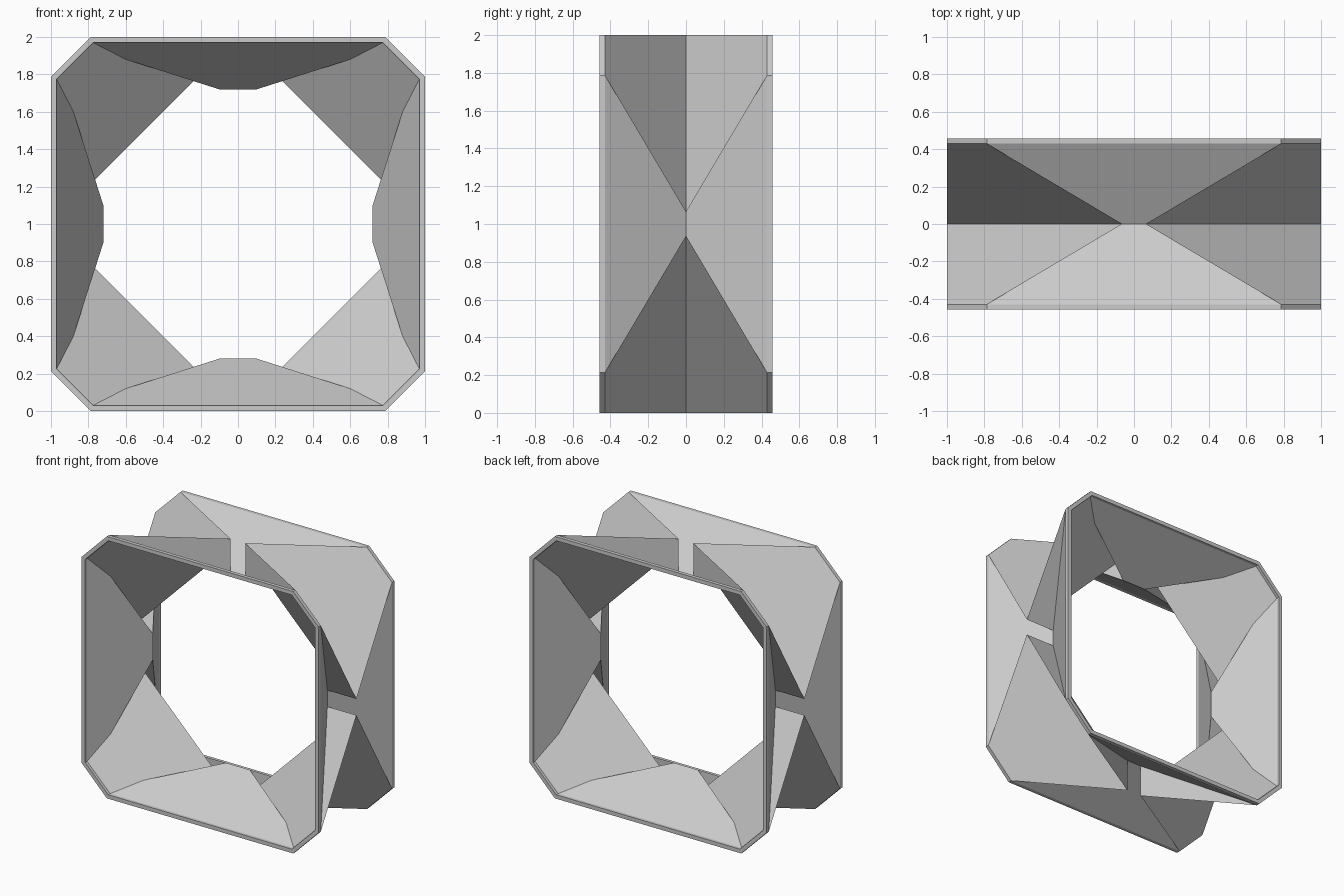
import bpy
import bmesh
from math import pi
from mathutils import Matrix, Vector

if "Cube" in bpy.data.objects:
    bpy.data.objects.remove(bpy.data.objects["Cube"], do_unlink=True)

grey = bpy.data.materials.new("light_grey")
grey.use_nodes = True
colour = (0.6, 0.6, 0.6, 1)
grey.diffuse_color = colour
grey.node_tree.nodes["Principled BSDF"].inputs["Base Color"].default_value = colour

HALF_DEPTH = 0.458

# Outer skin points for the top side: x, depth from the waist, height from the axis
rim = Vector((0.787, HALF_DEPTH, 1))
shoulder = Vector((0.787, 0.43, 1))
ridge = Vector((0.062, 0, 1))
valley = Vector((0.062, 0, 0.755))

# Inner skin points
rim_in = Vector((0.775, HALF_DEPTH, 0.97))
shoulder_in = Vector((0.775, 0.435, 0.97))
bend_in = Vector((0.6, 0.278, 0.88))
ridge_in = Vector((0.1, 0, 0.9))
valley_in = Vector((0.1, 0, 0.72))


def flip(p):
    """Mirror across the vertical middle plane."""
    return Vector((-p.x, p.y, p.z))


def turn(p):
    """Mirror across the diagonal, to the neighbouring side."""
    return Vector((p.z, p.y, p.x))


def across(points, mirror):
    """Close a chain of points with its mirror image."""
    return points + [mirror(p) for p in reversed(points)]


# Facets of one quarter of the front half
facets = [
    across([shoulder, valley], flip),                 # sunken side, outside
    across([shoulder_in, bend_in, valley_in], flip),  # sunken side, inside
    across([shoulder, ridge], turn),                  # corner, outside
    across([shoulder_in, bend_in, ridge_in], turn),   # corner, inside
]
for mirror in (flip, turn):                           # rim band, edge and lining
    facets.append(across([rim, shoulder], mirror))
    facets.append(across([rim, rim_in], mirror))
    facets.append(across([rim_in, shoulder_in], mirror))
wall = [shoulder, ridge, valley]
wall_in = [bend_in, ridge_in, valley_in]
for triangle in (wall, wall_in):                      # upright walls of the notch
    facets.append(triangle)
    facets.append([flip(p) for p in triangle])

# Repeat the quarter around the axis and on both halves
bm = bmesh.new()
for quarter in range(4):
    spin = Matrix.Rotation(quarter * pi / 2, 3, 'Y')
    for side in (-1, 1):
        for facet in facets:
            verts = []
            for p in facet:
                q = spin @ Vector((p.x, side * p.y, p.z))
                verts.append(bm.verts.new(q + Vector((0, 0, 1))))
            bm.faces.new(verts)
bmesh.ops.remove_doubles(bm, verts=bm.verts, dist=0.001)
bmesh.ops.recalc_face_normals(bm, faces=bm.faces)

mesh = bpy.data.meshes.new("faceted_ring")
bm.to_mesh(mesh)
bm.free()
mesh.materials.append(grey)
ring = bpy.data.objects.new("faceted_ring", mesh)
bpy.context.collection.objects.link(ring)
